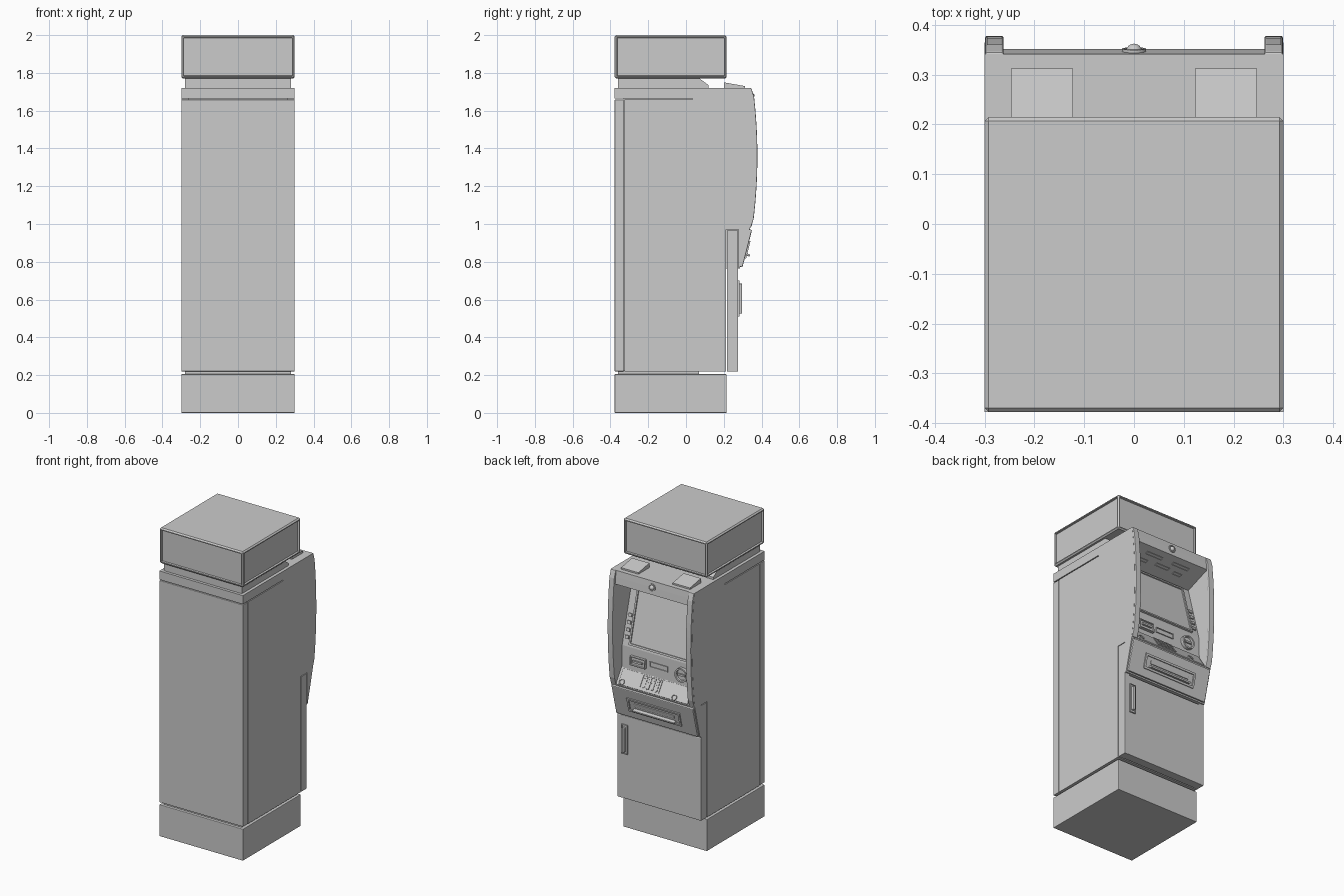
import bpy, bmesh
from math import atan2, pi
from mathutils import Vector, Matrix

if "Cube" in bpy.data.objects:
    bpy.data.objects.remove(bpy.data.objects["Cube"])


def finish(name, bm, bevel=0.0, smooth=False):
    bmesh.ops.recalc_face_normals(bm, faces=bm.faces[:])
    me = bpy.data.meshes.new(name)
    bm.to_mesh(me)
    bm.free()
    ob = bpy.data.objects.new(name, me)
    bpy.context.collection.objects.link(ob)
    if bevel:
        m = ob.modifiers.new("bevel", 'BEVEL')
        m.width, m.segments, m.limit_method = bevel, 2, 'ANGLE'
    if smooth:
        bpy.context.view_layer.objects.active = ob
        ob.select_set(True)
        bpy.ops.object.shade_smooth_by_angle()
        ob.select_set(False)
    return ob


def extrude_x(name, pts, x0, x1, bevel=0.0):
    """Extrude a (y, z) outline from x0 to x1."""
    bm = bmesh.new()
    f = bm.faces.new([bm.verts.new((x0, y, z)) for y, z in pts])
    r = bmesh.ops.extrude_face_region(bm, geom=[f])
    bmesh.ops.translate(bm, vec=(x1 - x0, 0, 0),
                        verts=[v for v in r['geom'] if isinstance(v, bmesh.types.BMVert)])
    return finish(name, bm, bevel)


def box(name, x, y, z, bevel=0.0):
    return extrude_x(name, [(y[0], z[0]), (y[1], z[0]), (y[1], z[1]), (y[0], z[1])], x[0], x[1], bevel)


def seat(ob, line, t, x, out=0.0):
    """Place an object on a sloped panel (lower point, upper point); local y points outward."""
    (y0, z0), (y1, z1) = line
    a = atan2(-(y1 - y0), z1 - z0)
    ob.matrix_world = (Matrix.Translation((x, y0 + t * (y1 - y0), z0 + t * (z1 - z0)))
                       @ Matrix.Rotation(a, 4, 'X') @ Matrix.Translation((0, out, 0)))
    return ob


def plate(name, line, t, x, w, h, d, frame=0.0, depth=0.0, bevel=0.0):
    """Plate on a panel, optionally with a recessed (or raised) centre."""
    bm = bmesh.new()
    bmesh.ops.create_cube(bm, size=1)
    bmesh.ops.scale(bm, vec=(w, d * 2, h), verts=bm.verts[:])
    if frame:
        f = max(bm.faces, key=lambda f: f.normal.y)
        bmesh.ops.inset_individual(bm, faces=[f], thickness=frame, depth=0)
        bmesh.ops.inset_individual(bm, faces=[f], thickness=0.001, depth=depth)
    return seat(finish(name, bm, bevel), line, t, x)


def disc(name, line, t, x, r, d, frame=0.0, depth=0.0):
    bm = bmesh.new()
    bmesh.ops.create_cone(bm, cap_ends=True, segments=32, radius1=r, radius2=r, depth=d * 2,
                          matrix=Matrix.Rotation(-pi / 2, 4, 'X'))
    if frame:
        f = max(bm.faces, key=lambda f: f.calc_center_median().y)
        bmesh.ops.inset_individual(bm, faces=[f], thickness=frame, depth=0)
        bmesh.ops.inset_individual(bm, faces=[f], thickness=0.002, depth=depth)
    return seat(finish(name, bm, smooth=True), line, t, x)


def bow(z):
    return 0.365 - 0.18 * (z - 1.36) ** 2


BACK, MID = -0.378, 0.215
# panel lines of the customer side (y, z), lower point then upper point
LOWER = ((0.285, 0.765), (0.34, 0.98))
SHELF = ((0.34, 0.98), (0.28, 1.07))
READER = ((0.28, 1.07), (0.275, 1.21))
DISPLAY = ((0.275, 1.21), (0.18, 1.57))
CEILING = ((0.18, 1.57), (bow(1.635), 1.635))
HEADER = ((bow(1.635), 1.635), (bow(1.72), 1.72))
curve = [(bow(z), z) for z in [0.98 + 0.74 * i / 16 for i in range(17)]]

# plinth and recessed neck
box("plinth", (-0.3, 0.3), (BACK, MID), (0, 0.205), 0.003)
box("plinth_neck", (-0.28, 0.28), (-0.36, 0.07), (0.2, 0.228))

# cabinet core with the customer recess
core = [(-0.33, 0.22), (0.213, 0.22), (0.213, 0.765), LOWER[0], SHELF[0], READER[0], DISPLAY[0],
        CEILING[0], CEILING[1], (bow(1.68), 1.68), HEADER[1], (BACK, 1.72), (BACK, 1.664), (-0.33, 1.664)]
extrude_x("cabinet_core", core, -0.265, 0.265)

# side panels, curved rims and door flanges
cheek = [(-0.325, 0.22), (0.213, 0.22), (0.213, 0.97), (0.277, 0.97), (0.277, 0.765), LOWER[0]] + curve + \
        [(BACK, 1.72), (BACK, 1.664), (0.035, 1.664), (0.035, 1.658), (-0.325, 1.658)]
rim = [(y - 0.004, z) for y, z in curve] + [(y + 0.013 - (0.009 if i in (0, 16) else 0), z)
                                            for i, (y, z) in reversed(list(enumerate(curve)))]
for s, side in ((1, "right"), (-1, "left")):
    extrude_x(side + "_side_panel", cheek, s * 0.265, s * 0.3)
    extrude_x(side + "_fascia_rim", rim, s * 0.262, s * 0.299, 0.006)
    box(side + "_door_flange", (s * 0.265, s * 0.3), (0.218, 0.275), (0.22, 0.966))
    # wedge cover on the roof
    extrude_x(side + "_roof_cover", [(0.2, 1.715), (0.312, 1.715), (0.312, 1.73), (0.2, 1.75)],
              s * 0.123, s * 0.247)

# rear door and front safe door
box("rear_door", (-0.3, 0.3), (BACK, -0.33), (0.22, 1.658), 0.003)
box("safe_door", (-0.3, 0.3), (0.219, 0.276), (0.22, 0.757), 0.003)
DOOR = ((0.276, 0.22), (0.276, 0.757))
plate("handle_plate", DOOR, 0.717, 0.245, 0.042, 0.19, 0.008, 0.006, -0.005)
box("door_handle", (0.236, 0.254), (0.277, 0.297), (0.525, 0.685), 0.005)

# lower fascia with cash slot
plate("lower_fascia", LOWER, 0.5, 0, 0.585, 0.205, 0.012, bevel=0.005)
plate("cash_slot_frame", LOWER, 0.48, 0, 0.38, 0.095, 0.019, 0.018, -0.014)
plate("cash_shutter", LOWER, 0.5, 0, 0.29, 0.022, 0.017, bevel=0.004)
seat(box("cash_lip", (-0.15, 0.15), (0.0, 0.034), (-0.006, 0.006), 0.003), LOWER, 0.36, 0)

# keypad shelf
plate("shelf_plate", SHELF, 0.5, 0, 0.5, 0.1, 0.008, bevel=0.003)
plate("keypad", SHELF, 0.55, 0.03, 0.14, 0.08, 0.011, 0.006, -0.003)
for i in range(4):
    for j in range(4):
        plate("key", SHELF, 0.29 + 0.17 * j, 0.075 - 0.03 * i, 0.022, 0.013, 0.013)
for x in (0.225, -0.15):
    disc("shelf_button", SHELF, 0.2, x, 0.018, 0.014, 0.004, -0.004)

# card reader and round contactless reader
plate("card_reader", READER, 0.45, 0.145, 0.11, 0.06, 0.016, 0.01, -0.008, 0.003)
plate("card_slot", READER, 0.45, 0.145, 0.07, 0.012, 0.02)
plate("receipt_slot", READER, 0.5, 0.0, 0.13, 0.035, 0.006, 0.007, -0.004)
disc("round_reader", READER, 0.47, -0.17, 0.045, 0.02, 0.01, -0.012)
plate("round_reader_slot", READER, 0.47, -0.17, 0.05, 0.012, 0.018)

# screen with bezel and side buttons
plate("screen", DISPLAY, 0.5, 0, 0.43, 0.345, 0.012, 0.016, -0.007)
for i in range(4):
    for s in (1, -1):
        plate("side_button", DISPLAY, 0.15 + 0.12 * i, s * 0.238, 0.024, 0.02, 0.008)

# ceiling lamps and header camera
for x, t, w in ((0.1, 0.72, 0.12), (-0.1, 0.72, 0.12), (0.0, 0.45, 0.1), (-0.12, 0.4, 0.06), (0.14, 0.4, 0.06)):
    plate("ceiling_lamp", CEILING, t, x, w, 0.022, 0.004, 0.004, -0.002)
disc("camera_ring", HEADER, 0.52, 0, 0.024, 0.006, 0.005, -0.003)
bm = bmesh.new()
bmesh.ops.create_uvsphere(bm, u_segments=24, v_segments=12, radius=0.016)
seat(finish("camera_lens", bm, smooth=True), HEADER, 0.52, 0)

# sign neck and illuminated sign box
extrude_x("sign_neck", [(-0.36, 1.715), (0.12, 1.715), (0.12, 1.735), (0.065, 1.775), (-0.36, 1.775)], -0.28, 0.28)
bm = bmesh.new()
bmesh.ops.create_cube(bm, size=1)
bmesh.ops.scale(bm, vec=(0.6, MID - BACK, 0.23), verts=bm.verts[:])
bmesh.ops.translate(bm, vec=(0, (MID + BACK) / 2, 1.885), verts=bm.verts[:])
bmesh.ops.bevel(bm, geom=bm.edges[:], offset=0.008, segments=1, affect='EDGES')
sides = [f for f in bm.faces if abs(f.normal.z) < 0.1 and f.calc_area() > 0.05]
bmesh.ops.inset_individual(bm, faces=sides, thickness=0.008, depth=0)
bmesh.ops.inset_individual(bm, faces=sides, thickness=0.002, depth=-0.012)
finish("sign_box", bm)
